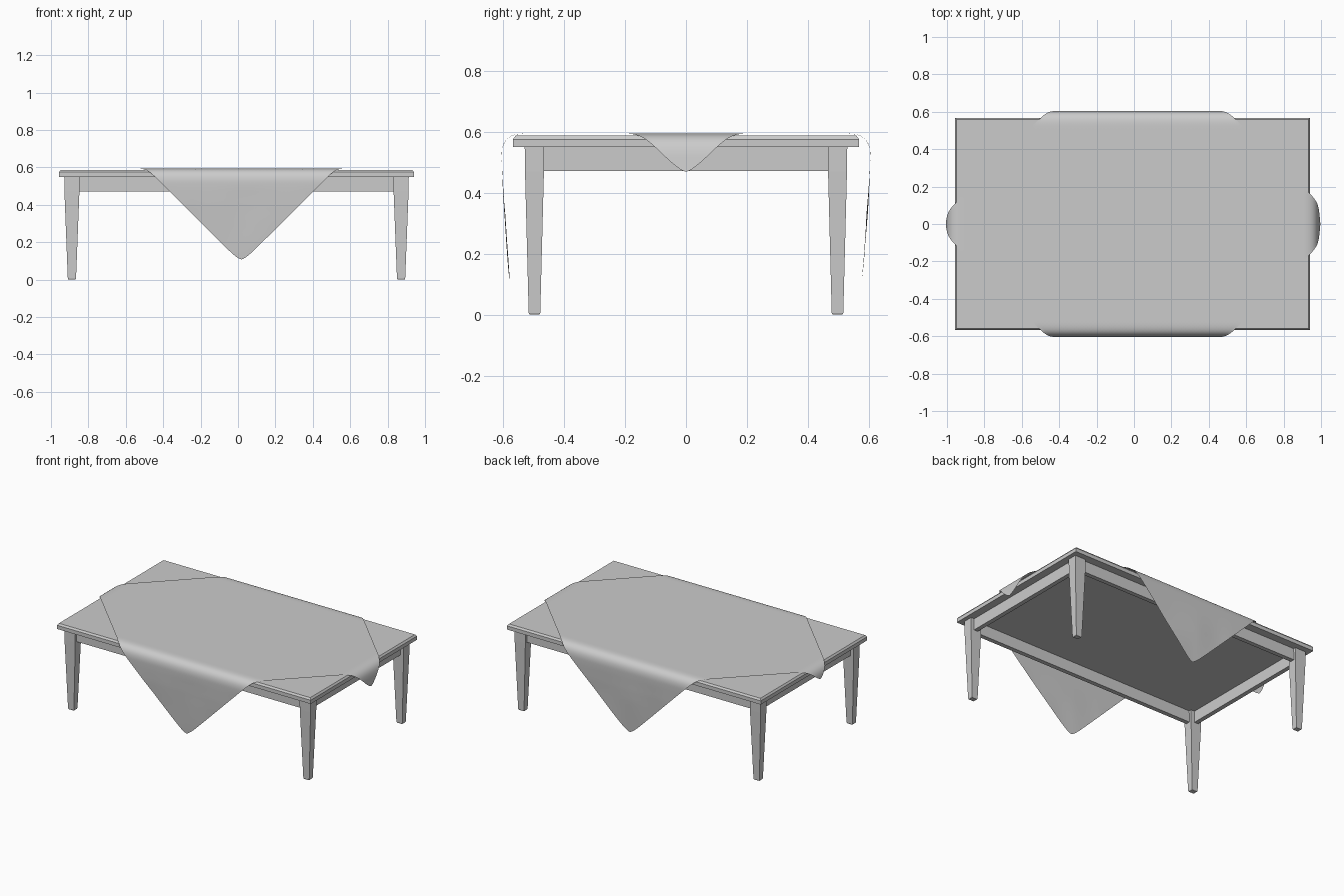
import bpy, bmesh, math
from mathutils import noise, Vector

if "Cube" in bpy.data.objects:
    bpy.data.objects.remove(bpy.data.objects["Cube"])

CX = -0.008          # table centre
HX, HY = 0.949, 0.568  # half size of table top


def make_object(name, bm):
    bmesh.ops.recalc_face_normals(bm, faces=bm.faces[:])
    me = bpy.data.meshes.new(name)
    bm.to_mesh(me)
    bm.free()
    ob = bpy.data.objects.new(name, me)
    bpy.context.collection.objects.link(ob)
    return ob


def stacked(name, sections):
    """Solid from rectangles (cx, cy, half_x, half_y, z), bottom to top."""
    bm = bmesh.new()
    rings = [[bm.verts.new((cx + sx * hx, cy + sy * hy, z))
              for sx, sy in ((-1, -1), (1, -1), (1, 1), (-1, 1))]
             for cx, cy, hx, hy, z in sections]
    bm.faces.new(rings[0])
    bm.faces.new(rings[-1])
    for a, b in zip(rings, rings[1:]):
        for i in range(4):
            j = (i + 1) % 4
            bm.faces.new((a[i], a[j], b[j], b[i]))
    return make_object(name, bm)


# Table top with chamfered upper edge
stacked("table_top", [(CX, 0, HX, HY, 0.55), (CX, 0, HX, HY, 0.575),
                      (CX, 0, HX - 0.009, HY - 0.009, 0.587)])

# Tapered legs with a small chamfer at the foot
for sx, nx in ((-1, "left"), (1, "right")):
    for sy, ny in ((-1, "front"), (1, "back")):
        x, y = CX + sx * 0.88, sy * 0.497
        stacked(f"{ny}_{nx}_leg", [(x, y, 0.019, 0.016, 0), (x, y, 0.022, 0.019, 0.006),
                                   (x, y, 0.040, 0.031, 0.47), (x, y, 0.041, 0.032, 0.55)])

# Aprons between the legs
for s, ny, nx in ((-1, "front", "left"), (1, "back", "right")):
    stacked(f"{ny}_apron", [(CX, s * 0.498, 0.88, 0.015, z) for z in (0.472, 0.55)])
    stacked(f"{nx}_apron", [(CX + s * 0.881, 0, 0.015, 0.497, z) for z in (0.472, 0.55)])

# Tablecloth: square turned 45 degrees, folded over each table edge
TOP = 0.594
SIDE = [(-0.035, TOP), (-0.012, 0.592), (0.008, 0.586), (0.022, 0.574), (0.032, 0.557),
        (0.037, 0.53), (0.036, 0.49), (0.031, 0.40), (0.021, 0.27), (0.005, 0.05)]
END = [(-0.03, TOP), (-0.010, 0.592), (0.012, 0.585), (0.028, 0.573), (0.040, 0.555),
       (0.047, 0.53), (0.055, 0.47), (0.058, 0.40)]


def fold(length, edge, profile):
    """Walk a cloth length along the fold profile; returns (out, z)."""
    d = length - edge - profile[0][0]
    if d <= 0:
        return length, TOP
    for (a, za), (b, zb) in zip(profile, profile[1:]):
        seg = math.hypot(b - a, zb - za)
        if d <= seg:
            t = d / seg
            return edge + a + (b - a) * t, za + (zb - za) * t
        d -= seg
    return edge + profile[-1][0], profile[-1][1] - d


N, D, CLOTH_X = 110, 1.085, 0.018
bm = bmesh.new()
grid = []
for i in range(N + 1):
    row = []
    for j in range(N + 1):
        a, b = 2 * i / N - 1, 2 * j / N - 1
        k = D / 2 * (1 - 0.018 * abs(a * b) ** 22)   # rounded corners
        x, y = CLOTH_X + k * (a - b), k * (a + b)
        fx, zx = fold(abs(x - CX), HX, END)
        fy, zy = fold(abs(y), HY, SIDE)
        z = min(zx, zy)
        if zy < 0.5:                                 # soft ripples on the hanging parts
            fy += 0.005 * noise.noise(Vector((x * 5, y * 3, 0.7))) * min(1, (0.5 - zy) * 6)
        row.append(bm.verts.new((CX + math.copysign(fx, x - CX),
                                 math.copysign(fy, y), z)))
    grid.append(row)
for i in range(N):
    for j in range(N):
        bm.faces.new((grid[i][j], grid[i + 1][j], grid[i + 1][j + 1], grid[i][j + 1]))
cloth = make_object("tablecloth", bm)
for p in cloth.data.polygons:
    p.use_smooth = True
